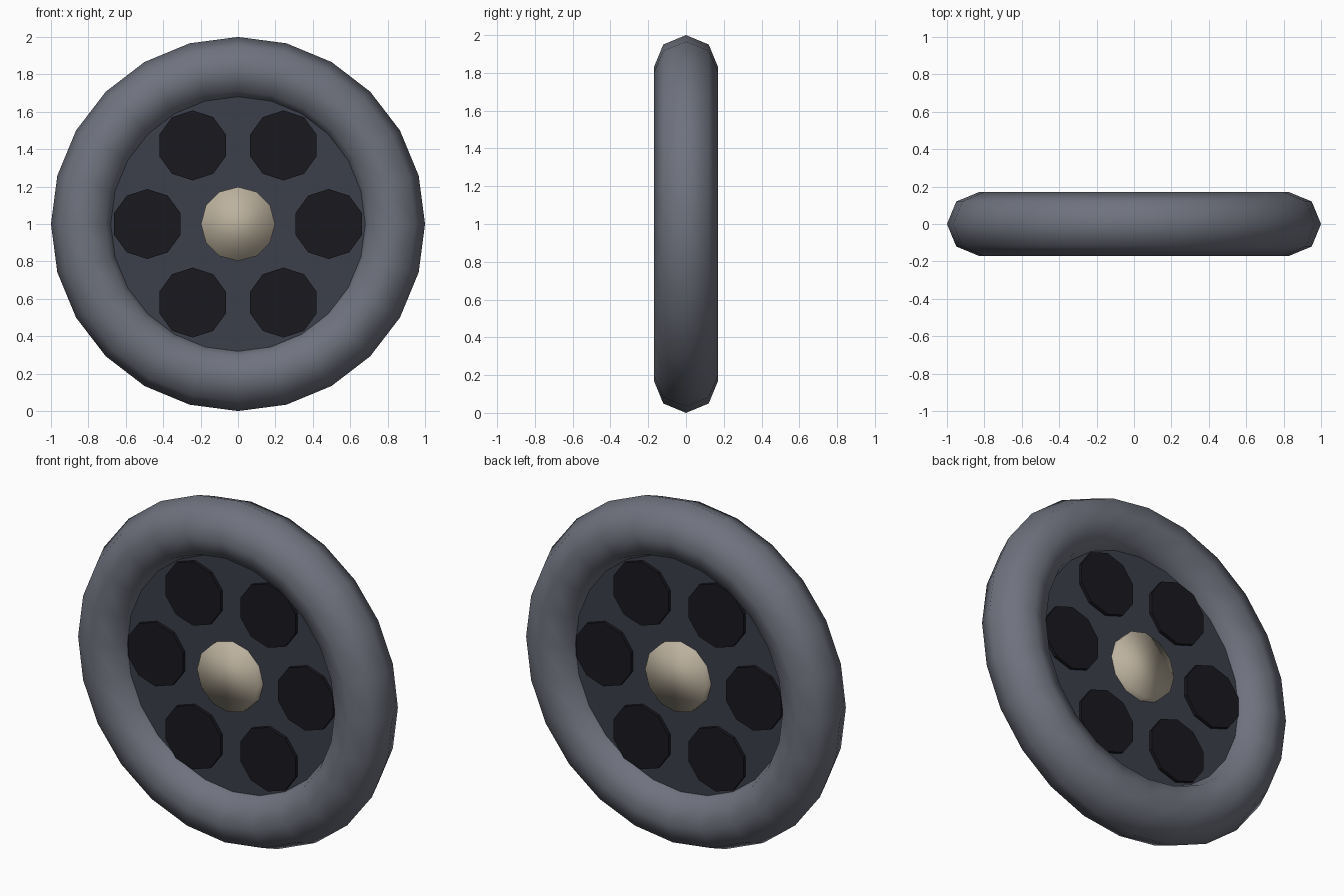
import bpy
from math import pi, cos, sin

if "Cube" in bpy.data.objects:
    bpy.data.objects.remove(bpy.data.objects["Cube"])

FACE = (pi / 2, 0, 0)  # round parts face front and back


def paint(name, color, smooth=False):
    ob = bpy.context.object
    ob.name = name
    mat = bpy.data.materials.new(name + "_colour")
    mat.diffuse_color = (*color, 1)
    mat.use_nodes = True
    mat.node_tree.nodes["Principled BSDF"].inputs["Base Color"].default_value = mat.diffuse_color
    ob.data.materials.append(mat)
    if smooth:
        bpy.ops.object.shade_smooth()


def disc(name, sides, radius, depth, color, x=0, z=1, smooth=False):
    bpy.ops.mesh.primitive_cylinder_add(vertices=sides, radius=radius, depth=depth,
                                        location=(x, 0, z), rotation=FACE)
    paint(name, color, smooth)


# Tyre
bpy.ops.mesh.primitive_torus_add(major_segments=24, minor_segments=8, major_radius=0.83,
                                 minor_radius=0.17, location=(0, 0, 1), rotation=FACE)
paint("tyre", (0.16, 0.17, 0.21), True)

# Wheel plate, its edge buried in the tyre
disc("wheel_plate", 24, 0.73, 0.10, (0.045, 0.05, 0.07))

# Dark round openings, upright decagons standing slightly proud of the plate
for i in range(6):
    a = i * pi / 3
    disc(f"opening_{i + 1}", 10, 0.187, 0.14, (0.01, 0.009, 0.013),
         0.485 * cos(a), 1 + 0.485 * sin(a))

# Hub cap
disc("hub", 12, 0.198, 0.19, (0.5, 0.44, 0.34), smooth=True)
